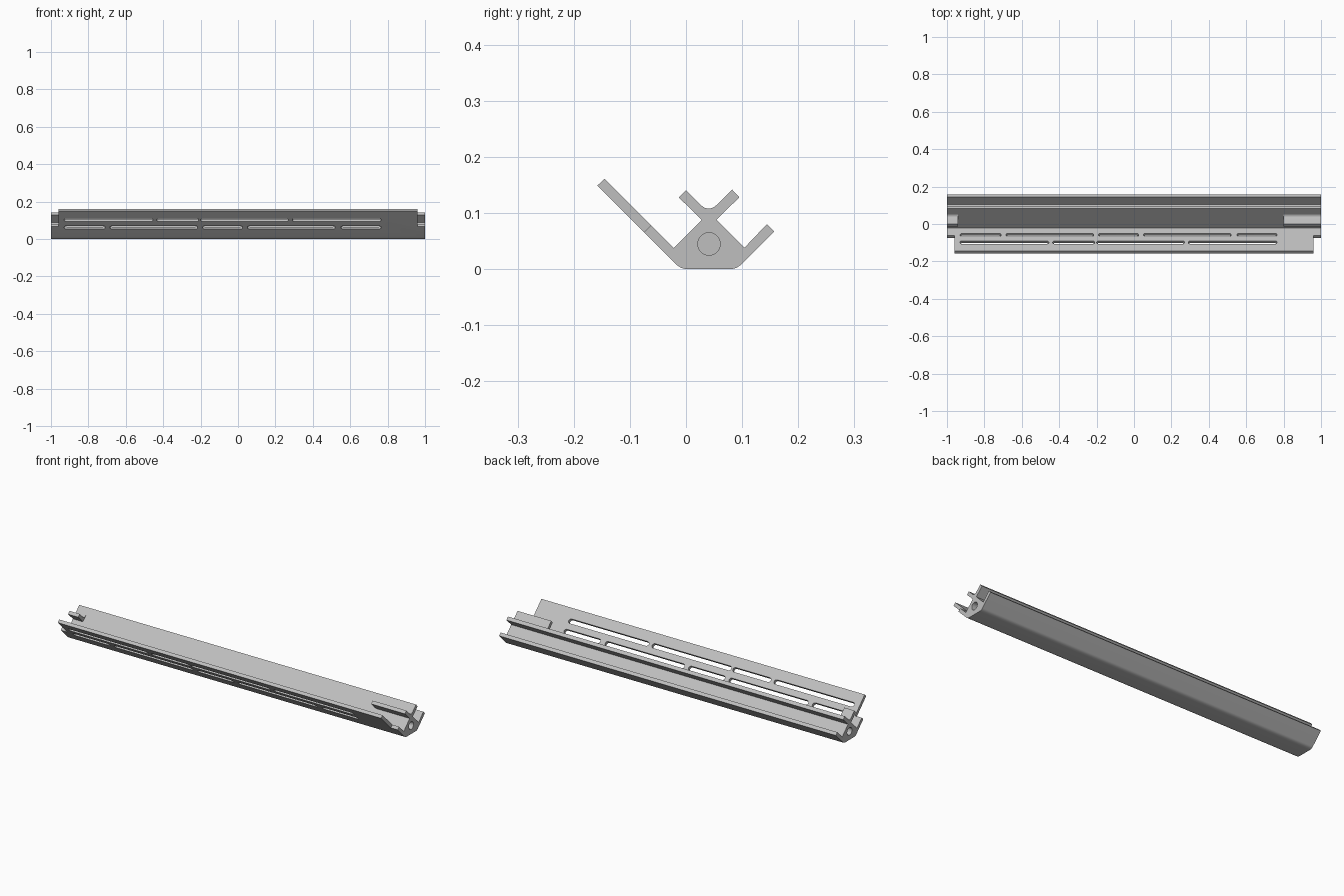
import bpy, bmesh
from math import sin, cos, pi
from mathutils import Vector

cube = bpy.data.objects.get("Cube")
if cube:
    bpy.data.objects.remove(cube)

grey = bpy.data.materials.new("satin grey")
grey.use_nodes = True
grey.diffuse_color = (0.52, 0.52, 0.52, 1)
grey.node_tree.nodes["Principled BSDF"].inputs["Base Color"].default_value = grey.diffuse_color


def fillet(prev, corner, nxt, radius, steps=8):
    """Points of a rounded corner in the cross-section."""
    p, c, n = Vector(prev), Vector(corner), Vector(nxt)
    a, b = (p - c).normalized(), (n - c).normalized()
    half = a.angle(b) / 2
    reach = radius / sin(half) * cos(half)
    centre = c + (a + b).normalized() * radius / sin(half)
    start, end = c + a * reach - centre, c + b * reach - centre
    sweep = start.angle(end)
    return [centre + (start * sin((1 - t) * sweep) + end * sin(t * sweep)) / sin(sweep)
            for t in (i / steps for i in range(steps + 1))]


def profile(points):
    """Each point is (y, z) or (y, z, fillet radius)."""
    out = []
    for i, p in enumerate(points):
        if len(p) == 3:
            out += fillet(points[i - 1][:2], p[:2], points[(i + 1) % len(points)][:2], p[2])
        else:
            out.append(Vector(p))
    return out


def prism(bm, loop, offset):
    """Extrude a closed 3D loop by an offset."""
    face = bm.faces.new([bm.verts.new(p) for p in loop])
    ext = bmesh.ops.extrude_face_region(bm, geom=[face])["geom"]
    bmesh.ops.translate(bm, vec=offset, verts=[v for v in ext if isinstance(v, bmesh.types.BMVert)])


def bar(bm, section, x0, x1):
    prism(bm, [Vector((x0, p[0], p[1])) for p in section], Vector((x1 - x0, 0, 0)))


def finish(bm, name):
    bmesh.ops.recalc_face_normals(bm, faces=bm.faces)
    mesh = bpy.data.meshes.new(name)
    bm.to_mesh(mesh)
    bm.free()
    mesh.materials.append(grey)
    obj = bpy.data.objects.new(name, mesh)
    bpy.context.collection.objects.link(obj)
    return obj


def activate(obj):
    bpy.ops.object.select_all(action='DESELECT')
    obj.select_set(True)
    bpy.context.view_layer.objects.active = obj


# Rail: core, tall front flange, short back flange and back prong
rail_section = profile([
    (-0.009, 0, 0.03), (0.09, 0, 0.03), (0.157, 0.067), (0.144, 0.08),
    (0.104, 0.038), (0.054, 0.088), (0.095, 0.128), (0.082, 0.142),
    (-0.022, 0.038), (-0.145, 0.161), (-0.158, 0.149)])
bm = bmesh.new()
bar(bm, rail_section, -1, 1)
rail = finish(bm, "rail")

# Cutters: flange end notches, end bores and slots
bm = bmesh.new()
notch = [(-0.09, 0.051), (-0.04, 0.101), (-0.14, 0.201), (-0.19, 0.151)]
bore = [(0.041 + 0.02 * cos(i * pi / 16), 0.045 + 0.02 * sin(i * pi / 16)) for i in range(32)]
for side in (-1, 1):
    bar(bm, notch, side * 0.96, side * 1.1)
    bar(bm, bore, side * 0.9, side * 1.1)

along = Vector((0, -1, 1)).normalized()
normal = Vector((0, 1, 1)).normalized()
slot_rows = {
    0.068: [(-0.93, -0.71), (-0.685, -0.215), (-0.19, 0.025), (0.05, 0.52), (0.55, 0.765)],
    0.108: [(-0.93, -0.455), (-0.435, -0.21), (-0.2, 0.27), (0.29, 0.765)]}
r = 0.012
for z, spans in slot_rows.items():
    for x0, x1 in spans:
        loop = []
        for cx, turn in ((x1 - r, -pi / 2), (x0 + r, pi / 2)):
            for i in range(9):
                a = turn + i * pi / 8
                loop.append(Vector((cx + r * cos(a), 0.0035 - z, z)) + along * r * sin(a) - normal * 0.02)
        prism(bm, loop, normal * 0.04)
cutter = finish(bm, "cutter")
cutter.hide_render = True

cut = rail.modifiers.new("cuts", 'BOOLEAN')
cut.operation = 'DIFFERENCE'
cut.solver = 'EXACT'
cut.object = cutter
activate(rail)
bpy.ops.object.modifier_apply(modifier=cut.name)
bpy.data.objects.remove(cutter)

# Front prong: only short lengths at the two ends
prong_section = [(0.029, 0.087), (-0.013, 0.128), (0, 0.141)] + fillet(
    (0, 0.141), (0.0405, 0.1005), (0.082, 0.142), 0.018) + [Vector((0.056, 0.112))]
prongs = []
for name, x0, x1 in (("prong_short", -1, -0.94), ("prong_long", 0.8, 1)):
    bm = bmesh.new()
    bar(bm, prong_section, x0, x1)
    prongs.append(finish(bm, name))

for obj in [rail] + prongs:
    activate(obj)
    bpy.ops.object.shade_smooth_by_angle(angle=pi / 6)
